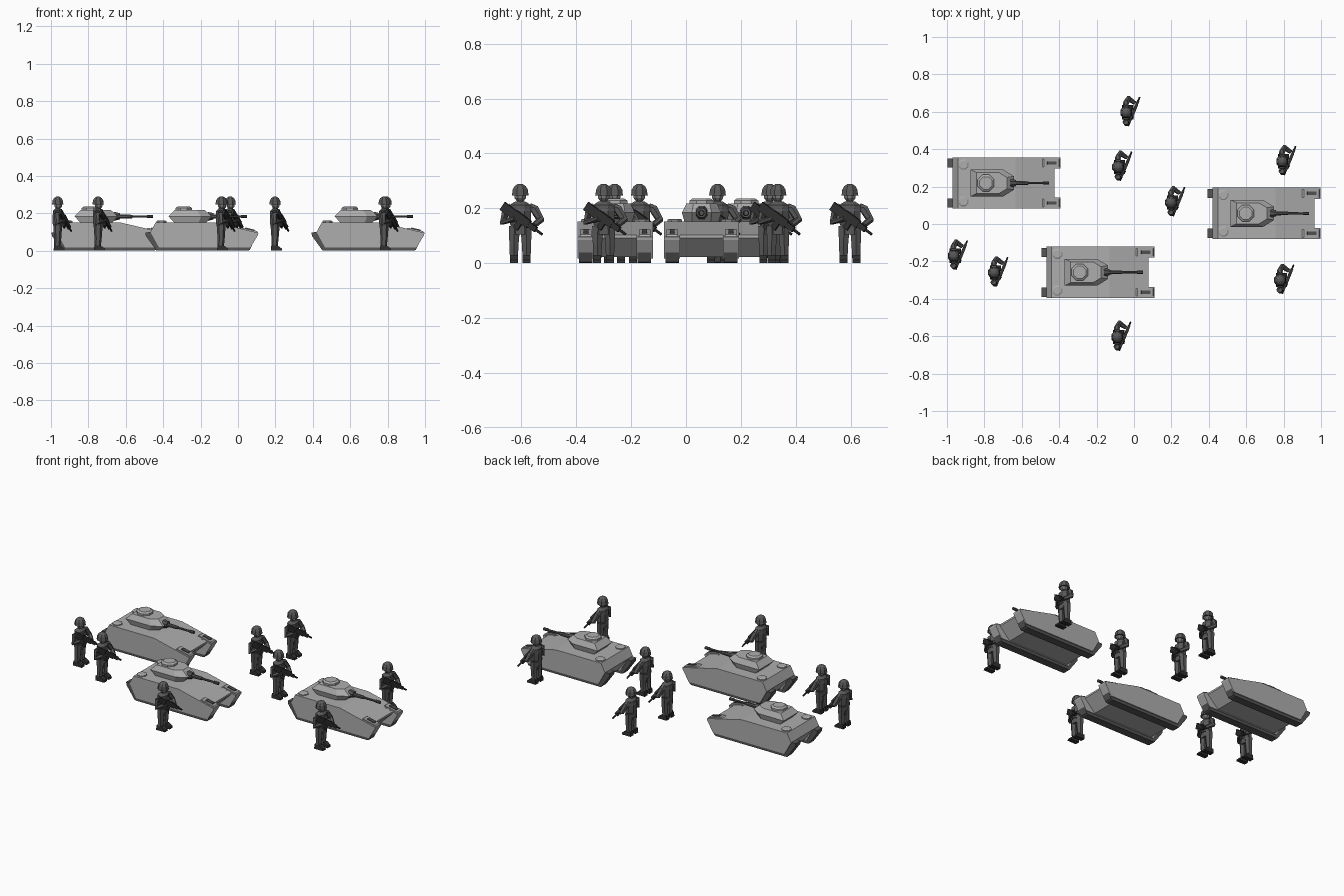
import bpy, bmesh, math
from mathutils import Vector, Matrix

if "Cube" in bpy.data.objects:
    bpy.data.objects.remove(bpy.data.objects["Cube"])


def mat(name, v):
    m = bpy.data.materials.new(name)
    m.diffuse_color = (v, v, v, 1)
    m.use_nodes = True
    m.node_tree.nodes["Principled BSDF"].inputs["Base Color"].default_value = m.diffuse_color
    return m


GREY = mat("hull_grey", 0.42)
TRACK = mat("track_dark", 0.09)
CLOTH = mat("uniform_dark", 0.10)
SKIN = mat("skin_grey", 0.2)
BLACK = mat("weapon_black", 0.03)


def finish(bm, name, m):
    bmesh.ops.recalc_face_normals(bm, faces=bm.faces)
    me = bpy.data.meshes.new(name)
    bm.to_mesh(me)
    bm.free()
    me.materials.append(m)
    return name, me


def loft(name, rings, m):
    """Closed solid through a list of equal-length point rings."""
    bm = bmesh.new()
    vs = [[bm.verts.new(p) for p in r] for r in rings]
    n = len(vs[0])
    for a, b in zip(vs, vs[1:]):
        for i in range(n):
            j = (i + 1) % n
            bm.faces.new((a[i], a[j], b[j], b[i]))
    bm.faces.new(vs[0])
    bm.faces.new(vs[-1])
    return finish(bm, name, m)


def prism(name, prof, y0, y1, m):
    return loft(name, [[(x, y, z) for x, z in prof] for y in (y0, y1)], m)


def tube(name, pts, radii, n, m, sy=1.0, sx=1.0):
    """Straight or bent tube; sx/sy squash the section of vertical ones."""
    pts = [Vector(p) for p in pts]
    rings = []
    for i, (p, r) in enumerate(zip(pts, radii)):
        d = (pts[min(i + 1, len(pts) - 1)] - pts[max(i - 1, 0)]).normalized()
        u = Vector((0, 1, 0)) if abs(d.y) < 0.8 else Vector((0, 0, 1))
        u = (u - d * u.dot(d)).normalized()
        v = d.cross(u)
        ang = [2 * math.pi * (k + 0.5) / n for k in range(n)]
        rings.append([p + u * math.cos(a) * r * sy + v * math.sin(a) * r * sx for a in ang])
    return loft(name, rings, m)


def beam(name, a, b, w, h, m, drop=0.0):
    """Box along a-b, w thick, h tall, shifted down its own height by drop."""
    a, b = Vector(a), Vector(b)
    d = (b - a).normalized()
    side = d.cross(Vector((0, 0, 1))).normalized()
    up = side.cross(d)
    c = [(-w, -h), (w, -h), (w, h), (-w, h)]
    return loft(name, [[p + side * s / 2 + up * (t / 2 - drop) for s, t in c] for p in (a, b)], m)


def place(parts, positions, group):
    for i, (x, y) in enumerate(positions):
        for name, me in parts:
            o = bpy.data.objects.new(f"{group}_{i + 1}_{name}", me)
            o.location = (x, y, 0)
            bpy.context.collection.objects.link(o)


# ---- Tank (x measured from its rear end) ----
tank = [prism("centre_hull", [(.027, .10), (.055, .152), (.364, .152), (.572, .103),
                              (.572, .092), (.50, .022), (.085, .022)], -.085, .085, GREY)]
for s, side in ((-1, "right"), (1, "left")):
    # sponson, track, fender cap and rear hatch
    tank.append(prism(side + "_sponson", [(.027, .10), (.055, .152), (.364, .152), (.604, .096),
                      (.602, .085), (.562, .018), (.072, .018)], s * .078, s * .137, GREY))
    tank.append(prism(side + "_track", [(.03, .10), (.0, .098), (.002, .08), (.058, .002),
                      (.066, 0), (.548, 0), (.558, .005), (.592, .075), (.56, .09)],
                      s * .082, s * .131, TRACK))
    tank.append(prism(side + "_fender_cap", [(.505, .118), (.515, .123), (.596, .105), (.602, .095)],
                      s * .086, s * .128, GREY))
    tank.append(prism(side + "_fender_lamp", [(.53, .115), (.535, .124), (.582, .113), (.585, .10)],
                      s * .098, s * .116, TRACK))
    tank.append(tube(side + "_rear_hatch", [(.085, s * .098, z) for z in (.15, .158, .162)],
                     (.029, .029, .022), 8, GREY))


def turret_ring(x0, xc, x1, h, hf, z):
    return [(x0, -h, z), (xc, -h, z), (x1, -hf, z), (x1, hf, z), (xc, h, z), (x0, h, z)]


tank.append(loft("turret", [turret_ring(.155, .285, .325, .062, .034, .15),
                            turret_ring(.123, .297, .355, .072, .036, .184),
                            turret_ring(.155, .275, .318, .056, .03, .217)], GREY))
tank.append(tube("turret_hatch", [(.205, 0, z) for z in (.215, .228, .236)],
                 (.048, .048, .036), 8, GREY))
tank.append(tube("mantlet", [(.335, 0, .184), (.365, 0, .184)], (.026, .018), 8, TRACK))
tank.append(tube("gun", [(x, 0, .183) for x in (.36, .43, .432, .51, .511, .543)],
                 (.012, .010, .007, .006, .009, .009), 8, TRACK))
place(tank, [(-.997, .219), (-.495, -.258), (.393, .057)], "tank")

# ---- Soldier (origin under the head, facing +x) ----
sol = []
for s, side in ((-1, "right"), (1, "left")):
    sol.append(prism(side + "_boot", [(-.022, 0), (.038, 0), (.036, .012), (.014, .028), (-.02, .028)],
                     s * .009, s * .038, BLACK))
    sol.append(tube(side + "_leg", [(-.003, s * .023, .02), (0, s * .023, .065), (0, s * .021, .135)],
                    (.017, .019, .024), 6, CLOTH))
sol.append(tube("torso", [(0, 0, z) for z in (.105, .13, .19, .212, .225)],
                (.036, .036, .042, .042, .02), 8, CLOTH, 1.0, .68))
sol.append(tube("vest", [(.002, 0, z) for z in (.135, .145, .19, .20)],
                (.036, .041, .043, .038), 8, CLOTH, 1.0, .76))
sol.append(tube("neck", [(0, 0, .215), (.002, 0, .24)], (.014, .014), 6, SKIN))
sol.append(tube("head", [(.003, 0, z) for z in (.227, .237, .258, .27)],
                (.014, .022, .024, .022), 8, SKIN))
sol.append(tube("helmet", [(0, 0, z) for z in (.246, .252, .268, .281, .289)],
                (.034, .032, .030, .022, .009), 8, CLOTH))
sol.append(tube("left_arm", [(-.003, .034, .208), (.0, .052, .197), (.012, .074, .158), (.046, .05, .138)],
                (.013, .017, .015, .011), 6, CLOTH))
sol.append(tube("right_arm", [(-.003, -.034, .208), (-.003, -.051, .197), (-.004, -.062, .152), (.034, -.018, .162)],
                (.013, .017, .015, .011), 6, CLOTH))

# ---- Rifle held diagonally across the chest ----
A, B = Vector((.014, -.062, .212)), Vector((.072, .080, .105))
R = lambda t: A.lerp(B, t)
sol.append(beam("rifle_stock", R(0), R(.32), .012, .034, BLACK, .004))
sol.append(beam("rifle_body", R(.28), R(.66), .016, .030, BLACK))
sol.append(beam("rifle_magazine", R(.42), R(.53), .010, .034, BLACK, .026))
sol.append(beam("rifle_handguard", R(.64), R(.84), .014, .020, BLACK))
sol.append(tube("rifle_barrel", [R(.8), R(1)], (.005, .005), 6, BLACK))
place(sol, [(-.042, .597), (-.085, .305), (.198, .115), (.792, .335),
            (-.964, -.17), (-.748, -.26), (-.09, -.604), (.781, -.30)], "soldier")
